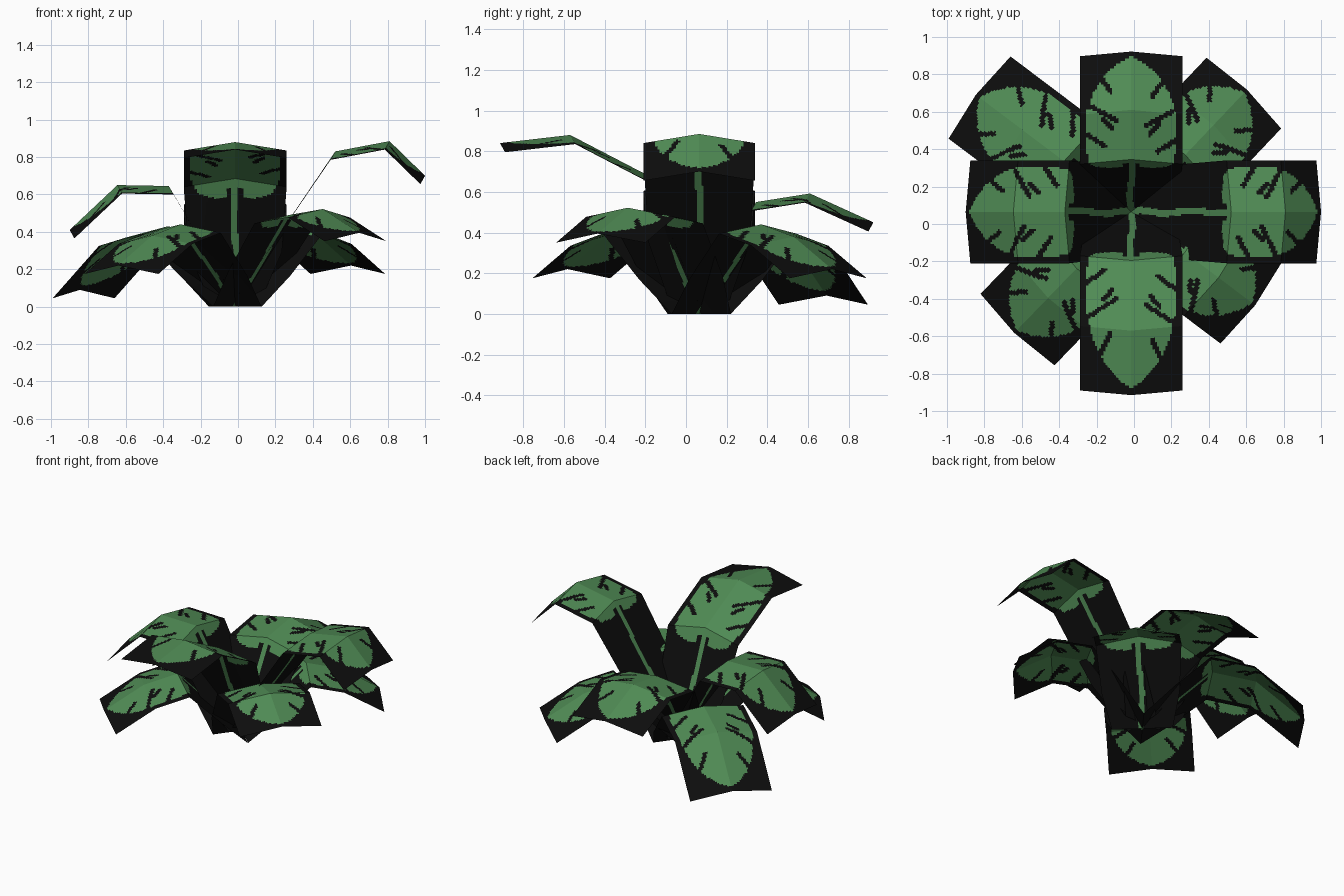
import bpy, bmesh, math
from mathutils import Vector

if "Cube" in bpy.data.objects:
    bpy.data.objects.remove(bpy.data.objects["Cube"])

CENTRE = Vector((-0.015, 0.065, 0.0))
HALF = 0.275                     # half width of a leaf card
COLS, STEP = 48, 0.0125


def material(name, rgb):
    m = bpy.data.materials.new(name)
    m.diffuse_color = (*rgb, 1)
    m.use_nodes = True
    m.node_tree.nodes["Principled BSDF"].inputs["Base Color"].default_value = m.diffuse_color
    return m


BLACK = material("black_card", (0.004, 0.004, 0.004))
GREEN = material("leaf_green", (0.08, 0.26, 0.09))

# Leaf half width along the blade (0 = blade start, 1 = card tip)
OUTLINE = [(-0.13, 0.10), (-0.08, 0.19), (0.0, 0.225), (0.15, 0.245), (0.45, 0.24),
           (0.65, 0.20), (0.8, 0.14), (0.9, 0.07), (0.955, 0.0)]
# Slits in one half of the blade: outer end and inner end as (across, along)
SLITS = [((0.25, 0.22), (0.14, 0.09)), ((0.23, 0.47), (0.08, 0.31)),
         ((0.16, 0.72), (0.11, 0.58)), ((0.15, 0.33), (0.10, 0.24))]


def leaf_width(t):
    for (a, wa), (b, wb) in zip(OUTLINE, OUTLINE[1:]):
        if a <= t <= b:
            return wa + (wb - wa) * (t - a) / (b - a)
    return 0.0


def is_green(u, t, length):
    # Stalk with a slight wave
    if t < 0 and abs(u - 0.008 * math.sin(t * 7)) < 0.018:
        return True
    if abs(u) > leaf_width(t) or (t < -0.06 and abs(u) < 0.04):
        return False
    # Slits, shifted a little on one side
    p = Vector((abs(u), (t - (0.05 if u > 0 else 0)) * length))
    for a, b in SLITS:
        a, b = Vector((a[0], a[1] * length)), Vector((b[0], b[1] * length))
        d = b - a
        k = max(0, min(1, (p - a).dot(d) / d.length_squared))
        if (p - a - d * k).length < 0.013:
            return False
    return True


def leaf_card(name, angle, base, start, crease, tip):
    """Folded card; base = (height, half width), the rest = ridge (radius, height)."""
    z0, h0 = base
    mid = (start[0] * 0.42, z0 + (start[1] - z0) * 0.42)
    hm = 0.25
    # Rows: radius, height, half width, fold amount
    rows = [(0.0, z0, h0, 0.0), (*mid, hm, 0.4), (*start, HALF, 1.0),
            (*crease, HALF, 1.0), (*tip, HALF, 1.0)]
    lens = [math.hypot(b[0] - a[0], b[1] - a[1]) for a, b in zip(rows, rows[1:])]
    stalk, blade = lens[0] + lens[1], lens[2] + lens[3]

    # Subdivide between rows so the facets stay flat
    samples, s = [], -stalk
    for a, b, l in zip(rows, rows[1:], lens):
        n = max(2, round(l / STEP))
        for i in range(n):
            k = i / n
            samples.append(([x + (y - x) * k for x, y in zip(a, b)], (s + l * k) / blade))
        s += l
    samples.append((list(rows[-1]), 1.0))

    out = Vector((math.cos(angle), math.sin(angle), 0))
    side = Vector((-out.y, out.x, 0))
    bm = bmesh.new()
    grid = []
    for (r, z, h, fold), t in samples:
        line = []
        for c in range(COLS + 1):
            f = 2 * c / COLS - 1
            drop = abs(f) * fold
            p = CENTRE + out * (r - 0.025 * drop) + side * (f * h)
            p.z = z - 0.045 * drop
            line.append(bm.verts.new(p))
        grid.append(line)
    for i in range(len(grid) - 1):
        t = (samples[i][1] + samples[i + 1][1]) / 2
        h = (samples[i][0][2] + samples[i + 1][0][2]) / 2
        for c in range(COLS):
            face = bm.faces.new((grid[i][c], grid[i + 1][c], grid[i + 1][c + 1], grid[i][c + 1]))
            u = (2 * (c + 0.5) / COLS - 1) * h
            face.material_index = int(is_green(u, t, blade))
            face.normal_update()
            if face.normal.z < 0:
                face.normal_flip()
    me = bpy.data.meshes.new(name)
    bm.to_mesh(me)
    bm.free()
    me.materials.append(BLACK)
    me.materials.append(GREEN)
    ob = bpy.data.objects.new(name, me)
    bpy.context.collection.objects.link(ob)


UPPER, LOWER = (0.04, 0.14), (0.0, 0.195)
LEAVES = [
    # Upper ring, along the axes
    ("right_leaf", 0, UPPER, (0.535, 0.83), (0.825, 0.885), (1.015, 0.70)),
    ("left_leaf", 180, UPPER, (0.355, 0.645), (0.63, 0.65), (0.885, 0.41)),
    ("back_leaf", 90, UPPER, (0.28, 0.55), (0.545, 0.592), (0.857, 0.45)),
    ("front_leaf", 270, UPPER, (0.26, 0.685), (0.635, 0.88), (0.98, 0.84)),
    # Lower ring, on the diagonals
    ("back_right_leaf", 46.5, LOWER, (0.42, 0.44), (0.64, 0.38), (0.90, 0.22)),
    ("front_left_leaf", 226, LOWER, (0.42, 0.44), (0.64, 0.38), (0.90, 0.22)),
    ("back_left_leaf", 143, LOWER, (0.45, 0.43), (0.73, 0.37), (1.04, 0.09)),
    ("front_right_leaf", -37, LOWER, (0.36, 0.49), (0.585, 0.522), (0.83, 0.395)),
]
for name, deg, *profile in LEAVES:
    leaf_card(name, math.radians(deg), *profile)
